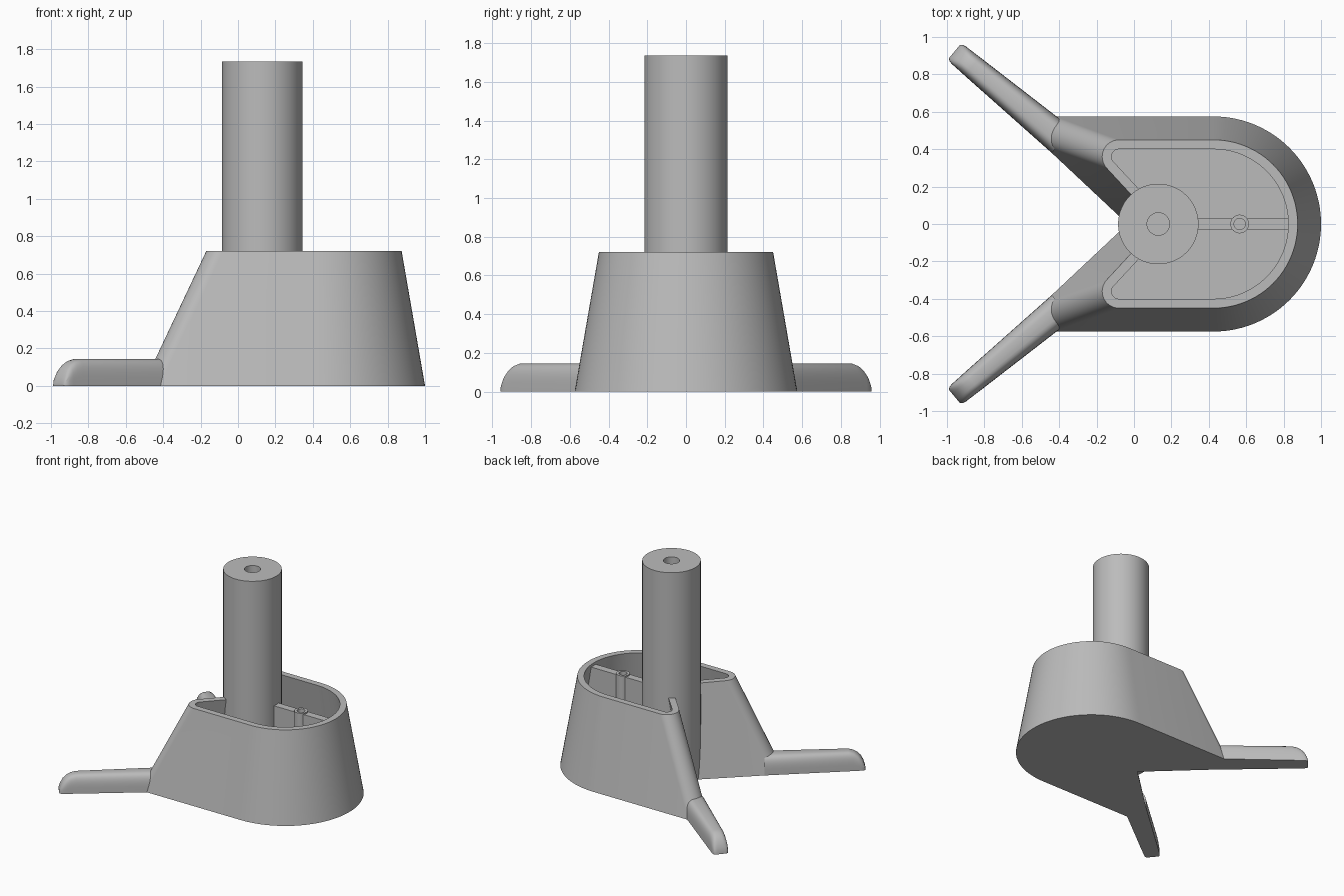
import bpy, bmesh
from math import sin, cos, pi, acos, atan2, hypot, radians
from mathutils import Vector

cube = bpy.data.objects.get("Cube")
if cube:
    bpy.data.objects.remove(cube, do_unlink=True)

grey = bpy.data.materials.new("plain grey")
grey.use_nodes = True
GREY = (0.5, 0.5, 0.5, 1)
grey.diffuse_color = GREY
grey.node_tree.nodes["Principled BSDF"].inputs["Base Color"].default_value = GREY

HEIGHT = 0.72
WALL = 0.05


def finish(name, bm):
    bmesh.ops.recalc_face_normals(bm, faces=bm.faces[:])
    mesh = bpy.data.meshes.new(name)
    bm.to_mesh(mesh)
    bm.free()
    mesh.materials.append(grey)
    ob = bpy.data.objects.new(name, mesh)
    bpy.context.collection.objects.link(ob)
    bpy.ops.object.select_all(action='DESELECT')
    ob.select_set(True)
    bpy.context.view_layer.objects.active = ob
    bpy.ops.object.shade_smooth_by_angle(angle=radians(32))
    return ob


def loft(name, rings):
    """Skin closed rings of equal length and cap both ends."""
    bm = bmesh.new()
    loops = [[bm.verts.new(p) for p in ring] for ring in rings]
    n = len(loops[0])
    for a, b in zip(loops, loops[1:]):
        for i in range(n):
            j = (i + 1) % n
            bm.faces.new((a[i], a[j], b[j], b[i]))
    bm.faces.new(loops[0])
    bm.faces.new(loops[-1])
    return finish(name, bm)


def circle(x, r, z, n=64):
    return [(x + r * cos(2 * pi * i / n), r * sin(2 * pi * i / n), z) for i in range(n)]


def body_ring(z, inset):
    """U-shaped outline with a V notch between two rounded prongs."""
    t = z / HEIGHT
    big = 0.575 - 0.125 * t - inset
    px, py, pr = -0.42 + 0.34 * t, 0.485 - 0.125 * t, 0.09 - inset
    apex = -0.035 + 0.165 * t + inset * 1.4
    half = [(0.425 + big * cos(a), big * sin(a))
            for a in (pi / 2 * i / 24 for i in range(25))]
    dx, dy = apex - px, -py
    end = atan2(dy, dx) + 2 * pi - acos(pr / hypot(dx, dy))
    for i in range(17):
        a = pi / 2 + (end - pi / 2) * i / 16
        half.append((px + pr * cos(a), py + pr * sin(a)))
    other = [(x, -y) for x, y in reversed(half[1:])]
    return [(x, y, z) for x, y in half + [(apex, 0)] + other]


# Hollow tapered body, open at the top
loft("body_shell", [body_ring(0, 0), body_ring(HEIGHT, 0),
                    body_ring(HEIGHT, WALL), body_ring(WALL, WALL)])

# Round column with a blind hole
loft("column", [circle(0.13, 0.215, 0.01), circle(0.13, 0.215, 1.735),
                circle(0.13, 0.06, 1.735), circle(0.13, 0.06, 1.2)])

# Screw boss on the inner rib
loft("screw_boss", [circle(0.565, 0.05, 0.04, 32), circle(0.565, 0.05, 0.705, 32),
                    circle(0.565, 0.03, 0.705, 32), circle(0.565, 0.03, 0.4, 32)])


def rib(name, x0, x1, x1_low):
    loft(name, [[(x0, -0.03, z), (x, -0.03, z), (x, 0.03, z), (x0, 0.03, z)]
                for z, x in ((0.04, x1_low), (0.695, x1))])


rib("inner_rib", 0.3, 0.53, 0.53)
rib("outer_rib", 0.6, 0.84, 0.96)


# Splayed feet with rounded tops and tips
def foot(name, side):
    tip, root = Vector((-0.96, 0.922)), Vector((-0.385, 0.445))
    axis = (root - tip).normalized()
    across = Vector((-axis.y, axis.x))
    length = (root - tip).length
    stations = [(0, 0.045, 0.015), (0.01, 0.055, 0.05), (0.03, 0.06, 0.09),
                (0.055, 0.061, 0.117), (0.085, 0.062, 0.135),
                (0.125, 0.064, 0.145), (length, 0.085, 0.145)]
    rings = []
    for d, w, h in stations:
        c = tip + axis * d
        ring = []
        for i in range(21):
            a = pi * i / 20
            u = abs(cos(a)) ** 0.6 * w * (1 if i < 10 else -1)
            z = max(sin(a), 0) ** 0.6 * h if 0 < i < 20 else 0
            p = c + across * u
            ring.append((p.x, p.y * side, z))
        rings.append(ring)
    loft(name, rings)


foot("back_foot", 1)
foot("front_foot", -1)
